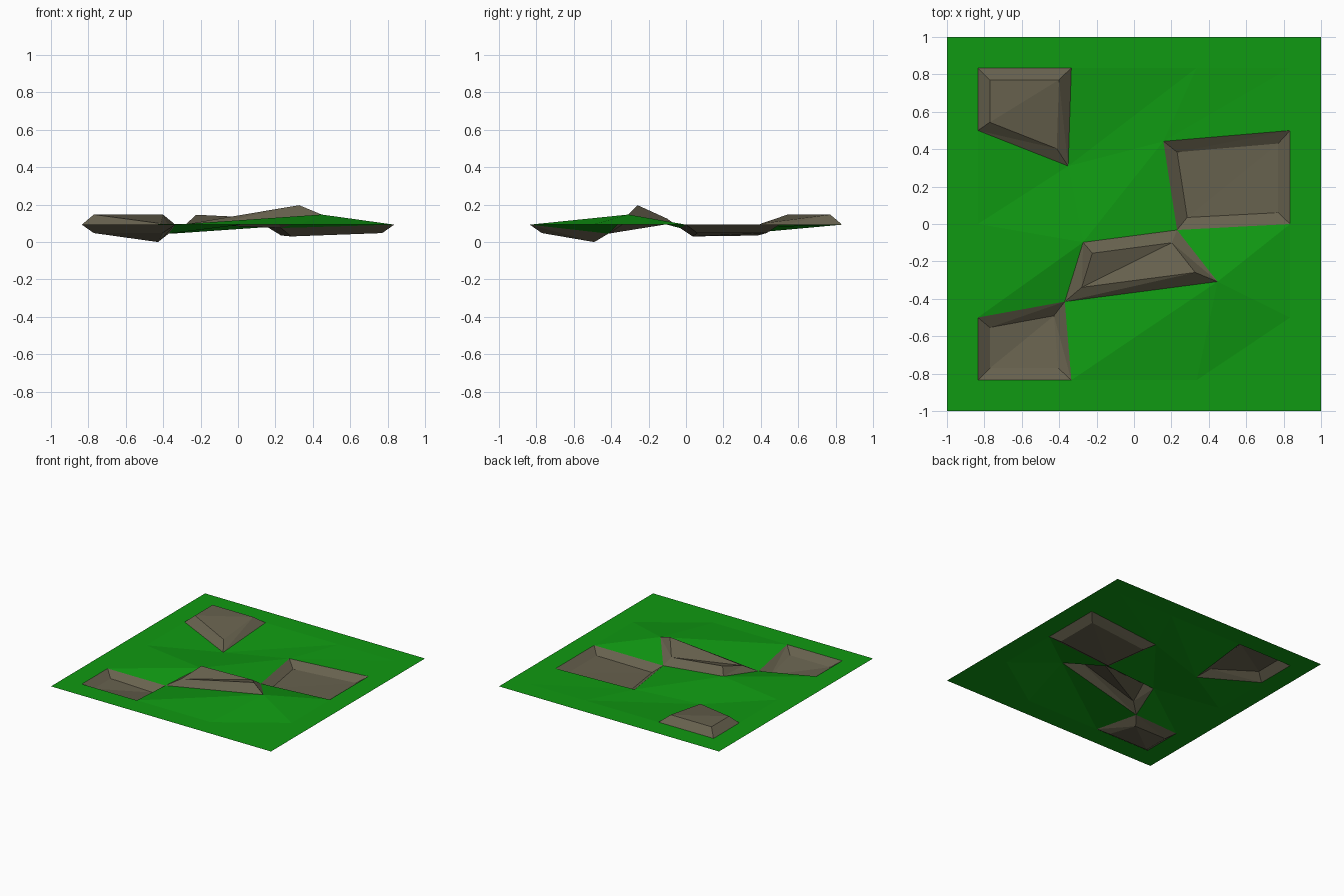
import bpy
from mathutils import Vector

if "Cube" in bpy.data.objects:
    bpy.data.objects.remove(bpy.data.objects["Cube"])

BASE = 0.093      # height of the flat rim
INSET = 0.064     # width of the sloped banks


def material(name, rgb):
    m = bpy.data.materials.new(name)
    m.diffuse_color = (*rgb, 1)
    m.use_nodes = True
    m.node_tree.nodes["Principled BSDF"].inputs["Base Color"].default_value = m.diffuse_color
    return m


grass = material("grass green", (0.005, 0.32, 0.006))
earth = material("earth brown", (0.135, 0.12, 0.076))

# Terrain grid: regular on the rim, with six displaced inner points
xs = [-1, -0.835, -0.335, 0.335, 0.835, 1]
ys = [-1, -0.835, -0.5, 0, 0.5, 0.835, 1]
grid = {(i, j): Vector((x, y, BASE)) for i, x in enumerate(xs) for j, y in enumerate(ys)}
grid[2, 2] = Vector((-0.37, -0.415, 0.045))
grid[3, 2] = Vector((0.447, -0.308, 0.147))
grid[2, 3] = Vector((-0.272, -0.098, 0.096))
grid[3, 3] = Vector((0.23, -0.032, 0.075))
grid[2, 4] = Vector((-0.352, 0.31, 0.045))
grid[3, 4] = Vector((0.157, 0.442, 0.08))


def cell(i, j):
    return [grid[i, j], grid[i + 1, j], grid[i + 1, j + 1], grid[i, j + 1]]


def split(q):
    # triangles along the lower-left to upper-right diagonal
    return [(q[0], q[1], q[2]), (q[0], q[2], q[3])]


def build(name, polys, mat):
    index, verts, faces = {}, [], []
    for poly in polys:
        face = []
        for p in poly:
            key = tuple(round(c, 5) for c in p)
            if key not in index:
                index[key] = len(verts)
                verts.append(key)
            face.append(index[key])
        faces.append(face)
    me = bpy.data.meshes.new(name)
    me.from_pydata(verts, [], faces)
    me.materials.append(mat)
    me.update()
    ob = bpy.data.objects.new(name, me)
    bpy.context.collection.objects.link(ob)


def patch(name, i, j, depth):
    # inset quad raised or sunk, with sloped banks all round
    q = cell(i, j)
    inner = []
    for k in range(4):
        a = (q[k - 1] - q[k]).to_2d().normalized()
        b = (q[(k + 1) % 4] - q[k]).to_2d().normalized()
        off = (a + b) * INSET / abs(a.cross(b))
        inner.append(q[k] + Vector((off.x, off.y, depth)))
    polys = split(inner)
    for k in range(4):
        n = (k + 1) % 4
        polys += split([q[k], q[n], inner[n], inner[k]])
    build(name, polys, earth)


# Earth mounds and pits, keyed by grid cell
patches = {
    (1, 4): ("corner_mound", 0.054),
    (2, 2): ("middle_mound", 0.05),
    (3, 3): ("large_pit", -0.045),
    (1, 1): ("corner_pit", -0.045),
}
for (i, j), (name, depth) in patches.items():
    patch(name, i, j, depth)

# Grass covers every other cell
build("grass_ground",
      [t for i in range(5) for j in range(6) if (i, j) not in patches for t in split(cell(i, j))],
      grass)
